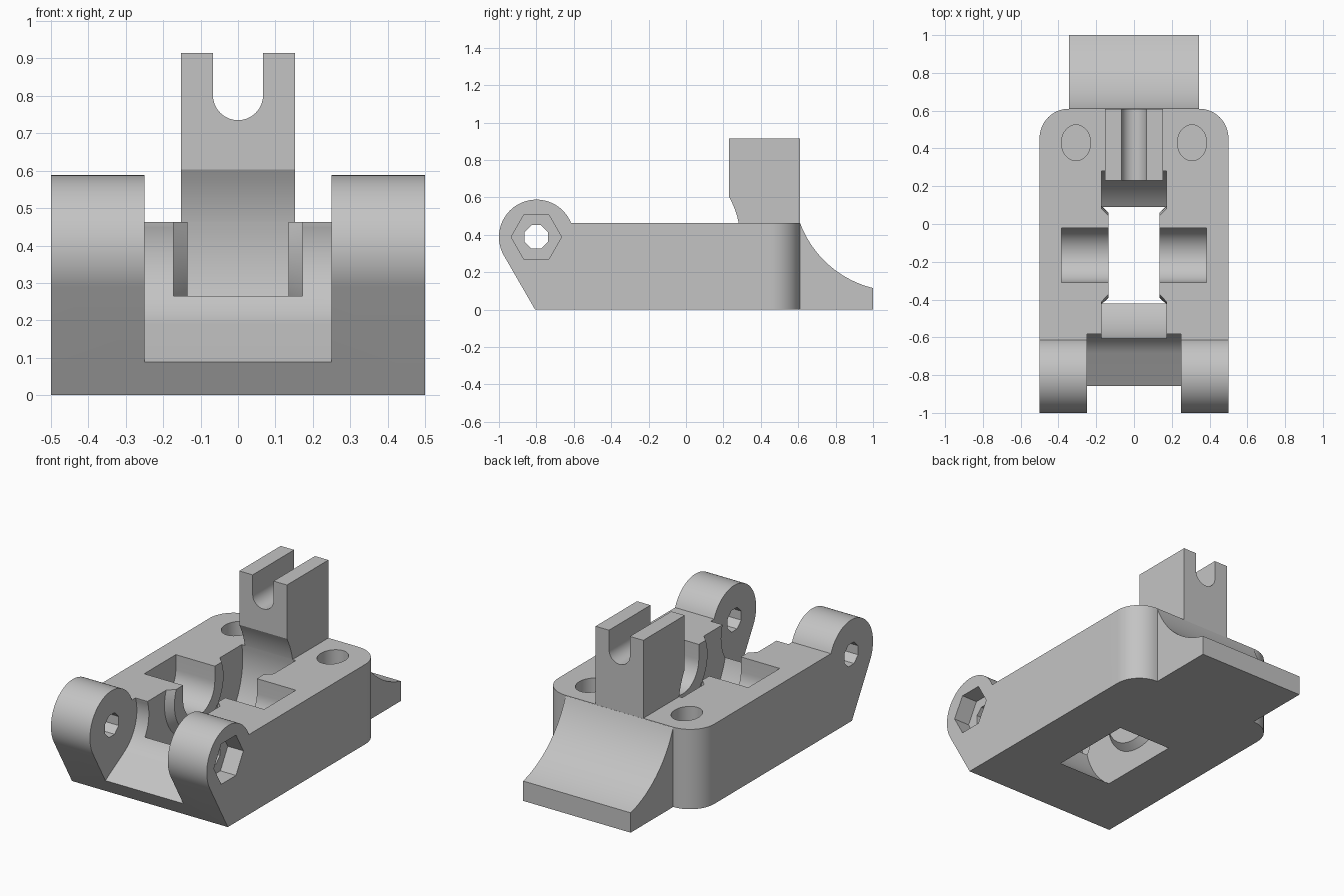
import bpy, bmesh
from math import sin, cos, radians

cube = bpy.data.objects.get("Cube")
if cube:
    bpy.data.objects.remove(cube, do_unlink=True)

grey = bpy.data.materials.new("plain grey")
grey.use_nodes = True
colour = (0.55, 0.55, 0.55, 1)
grey.diffuse_color = colour
grey.node_tree.nodes["Principled BSDF"].inputs["Base Color"].default_value = colour

TOP = 0.463
PIVOT = (-0.8, 0.388)     # hinge axis (y, z)
WHEEL = (-0.165, 0.377)   # wheel axle (y, z)


def arc(centre, r, start, end, n, ry=None):
    """Points on an arc, angles in degrees."""
    angles = [radians(start + (end - start) * i / n) for i in range(n + 1)]
    return [(centre[0] + r * cos(a), centre[1] + (ry or r) * sin(a)) for a in angles]


def circle(centre, r, n, turn=0, ry=None):
    return arc(centre, r, turn, turn + 360, n, ry)[:-1]


def loft(name, axis, sections):
    """Solid through (position, outline) sections along an axis."""
    place = {"x": lambda p, d: (d, p[0], p[1]),
             "y": lambda p, d: (p[0], d, p[1]),
             "z": lambda p, d: (p[0], p[1], d)}[axis]
    bm = bmesh.new()
    rings = [[bm.verts.new(place(p, d)) for p in pts] for d, pts in sections]
    bm.faces.new(rings[0])
    bm.faces.new(rings[-1])
    n = len(rings[0])
    for a, b in zip(rings, rings[1:]):
        for i in range(n):
            j = (i + 1) % n
            bm.faces.new((a[i], a[j], b[j], b[i]))
    bmesh.ops.recalc_face_normals(bm, faces=bm.faces[:])
    mesh = bpy.data.meshes.new(name)
    bm.to_mesh(mesh)
    bm.free()
    mesh.materials.append(grey)
    ob = bpy.data.objects.new(name, mesh)
    bpy.context.collection.objects.link(ob)
    return ob


def prism(name, axis, pts, a, b):
    return loft(name, axis, [(a, pts), (b, pts)])


def combine(target, other, operation):
    """Apply a boolean and discard the second solid."""
    mod = target.modifiers.new(operation, "BOOLEAN")
    mod.operation = operation
    mod.solver = "EXACT"
    mod.object = other
    bpy.context.view_layer.objects.active = target
    bpy.ops.object.modifier_apply(modifier=mod.name)
    bpy.data.objects.remove(other, do_unlink=True)


# Body: side outline with hinge eye, trimmed to a plan with rounded back corners
side = [(-0.807, 0), (0.61, 0), (0.61, TOP)] + arc(PIVOT, 0.2, 22, 210, 40)
base = prism("hinge_base", "x", side, -0.5, 0.5)
plan = ([(-0.6, -1.2), (0.6, -1.2), (0.6, 0.3), (0.5, 0.3)]
        + arc((0.345, 0.455), 0.155, 0, 90, 16)
        + arc((-0.345, 0.455), 0.155, 90, 180, 16) + [(-0.5, 0.3), (-0.6, 0.3)])
combine(base, prism("plan", "z", plan, -0.1, 0.8), "INTERSECT")

# Back tongue with a concave top
tongue = ([(0.5, 0), (1, 0)] + arc((1.133, 0.657), 0.558, 256.2, 200.6, 24)
          + [(0.5, 0.46)])
combine(base, prism("tongue", "x", tongue, -0.345, 0.345), "UNION")

# Forked post with a round-bottomed notch
post = ([(-0.153, 0.3), (0.153, 0.3), (0.153, 0.915), (0.067, 0.915)]
        + arc((0, 0.802), 0.067, 0, -180, 20) + [(-0.067, 0.915), (-0.153, 0.915)])
combine(base, prism("post", "y", post, 0.23, 0.61), "UNION")

# Wheel cavity, leaving conical bosses on both walls
cavity = prism("cavity", "x", circle(WHEEL, 0.455, 96), -0.173, 0.173)
for s in (-1, 1):
    boss = loft("boss", "x", [(s * 0.135, circle(WHEEL, 0.225, 48)),
                              (s * 0.21, circle(WHEEL, 0.297, 48))])
    combine(cavity, boss, "DIFFERENCE")
combine(base, cavity, "DIFFERENCE")

# U-shaped axle slot, open at the top
slot = arc(WHEEL, 0.145, 180, 360, 28) + [(-0.02, 0.6), (-0.31, 0.6)]
combine(base, prism("axle_slot", "x", slot, -0.385, 0.385), "DIFFERENCE")

# Clearance between the hinge lugs
gap = [(-1.1, -0.051)] + arc(PIVOT, 0.23, -60, 19, 20) + [(-0.583, 0.8), (-1.1, 0.8)]
combine(base, prism("hinge_gap", "x", gap, -0.25, 0.25), "DIFFERENCE")

# Hinge pin bore and the nut recess on one side
combine(base, prism("pin_bore", "x", circle(PIVOT, 0.068, 8, 22.5), -0.6, 0.6), "DIFFERENCE")
combine(base, prism("nut_recess", "x", circle(PIVOT, 0.135, 6), 0.4, 0.6), "DIFFERENCE")

# Blind oval holes at the back
for s in (-1, 1):
    oval = circle((s * 0.307, 0.43), 0.077, 40, 0, 0.095)
    combine(base, prism("oval_hole", "z", oval, 0.16, 0.6), "DIFFERENCE")

bpy.ops.object.select_all(action="DESELECT")
base.select_set(True)
bpy.context.view_layer.objects.active = base
bpy.ops.object.shade_smooth_by_angle(angle=radians(25))
